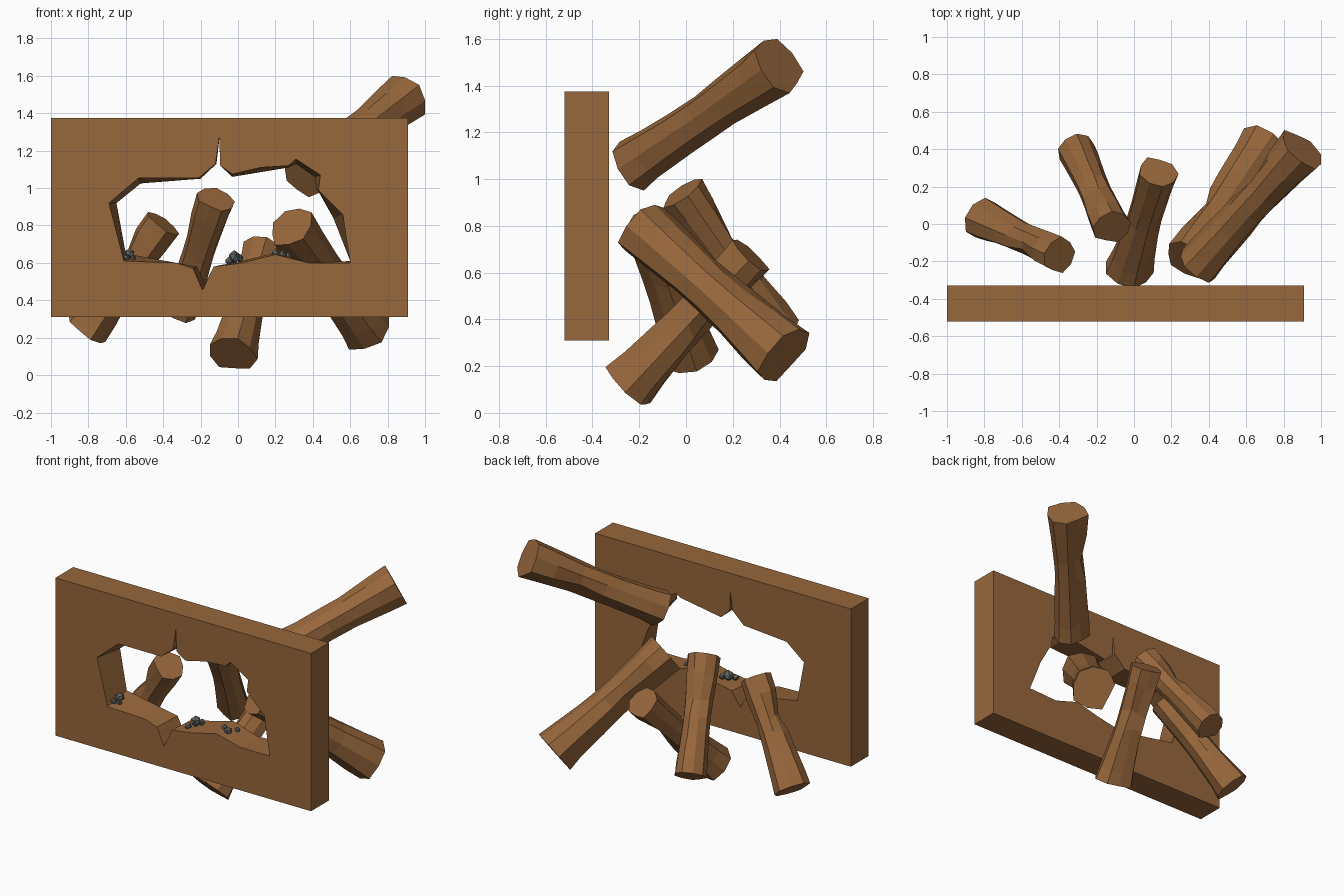
import bpy, bmesh, math, random
from mathutils import Vector

if "Cube" in bpy.data.objects:
    bpy.data.objects.remove(bpy.data.objects["Cube"])


def material(name, color):
    m = bpy.data.materials.new(name)
    m.diffuse_color = (*color, 1)
    m.use_nodes = True
    m.node_tree.nodes["Principled BSDF"].inputs["Base Color"].default_value = m.diffuse_color
    return m


WOOD = material("wood", (0.31, 0.135, 0.045))
STONE = material("stone", (0.12, 0.125, 0.115))


def finish(bm, name, mat):
    bmesh.ops.recalc_face_normals(bm, faces=bm.faces)
    me = bpy.data.meshes.new(name)
    bm.to_mesh(me)
    bm.free()
    me.materials.append(mat)
    ob = bpy.data.objects.new(name, me)
    bpy.context.collection.objects.link(ob)
    return ob


def wall_face(bm, y, outline, hole):
    """Flat face with a hole; returns the two vertex loops."""
    loops, edges = [], []
    for pts in (outline, hole):
        vs = [bm.verts.new((x, y, z)) for x, z in pts]
        edges += [bm.edges.new((vs[i - 1], vs[i])) for i in range(len(vs))]
        loops.append(vs)
    bmesh.ops.triangle_fill(bm, use_beauty=True, use_dissolve=False, edges=edges, normal=(0, -1, 0))
    return loops


# Wall panel with a jagged broken opening, slightly narrower at the back
outline = [(-1, 0.31), (0.91, 0.31), (0.91, 1.375), (-1, 1.375)]
front = [(-0.69, 0.92), (-0.53, 1.055), (-0.21, 1.055), (-0.12, 1.13), (-0.10, 1.27),
         (-0.095, 1.12), (-0.03, 1.075), (0.12, 1.11), (0.27, 1.12), (0.31, 1.155),
         (0.44, 1.07), (0.43, 0.99), (0.56, 0.86), (0.60, 0.60), (0.38, 0.60),
         (0.20, 0.645), (0.02, 0.60), (-0.13, 0.58), (-0.19, 0.455), (-0.24, 0.57),
         (-0.33, 0.60), (-0.61, 0.61)]
back = [(-0.65, 0.92), (-0.52, 1.025), (-0.20, 1.05), (-0.115, 1.13), (-0.10, 1.26),
        (-0.095, 1.12), (-0.03, 1.06), (0.12, 1.085), (0.27, 1.11), (0.31, 1.13),
        (0.41, 1.06), (0.42, 1.0), (0.51, 0.84), (0.60, 0.61), (0.38, 0.60),
        (0.20, 0.655), (0.02, 0.61), (-0.11, 0.585), (-0.175, 0.49), (-0.22, 0.58),
        (-0.33, 0.60), (-0.60, 0.65)]
bm = bmesh.new()
fl = wall_face(bm, -0.52, outline, front)
bl = wall_face(bm, -0.33, outline, back)
for a, b in zip(fl, bl):
    for i in range(len(a)):
        bm.faces.new((a[i - 1], a[i], b[i], b[i - 1]))
finish(bm, "broken_wall", WOOD)


# Split logs: uneven polygon section, flared ends and a chipped side
SECTION = [1.0, 0.93, 1.0, 0.97, 0.78, 1.0, 0.92, 1.0, 0.95]
STATIONS = [(0, 1), (0.12, 0.93), (0.34, 0.83), (0.48, 0.8), (0.62, 0.82), (0.85, 0.93), (1, 1)]


def log(name, p0, p1, r0, r1, twist, seed):
    rng = random.Random(seed)
    p0, p1 = Vector(p0), Vector(p1)
    q = (p1 - p0).to_track_quat('Z', 'Y')
    n = len(SECTION)
    chip = rng.randrange(n)
    bm = bmesh.new()
    rings = []
    for k, (t, flare) in enumerate(STATIONS):
        r = (r0 + (r1 - r0) * t) * flare
        ring = []
        for i, s in enumerate(SECTION):
            a = twist + math.tau * i / n
            rad = r * s * rng.uniform(0.95, 1.03)
            if k == 4 and i in (chip, (chip + 1) % n):
                rad *= 0.72
            slide = rng.uniform(-0.03, 0.03) if 0 < k < 6 else 0
            co = p0.lerp(p1, t + slide) + q @ Vector((rad * math.cos(a), rad * math.sin(a), 0))
            ring.append(bm.verts.new(co))
        rings.append(ring)
    for a, b in zip(rings, rings[1:]):
        for i in range(n):
            bm.faces.new((a[i - 1], a[i], b[i], b[i - 1]))
    bm.faces.new(rings[0])
    bm.faces.new(rings[-1])
    finish(bm, name, WOOD)


log("log_left", (-0.81, 0.02, 0.24), (-0.40, -0.17, 0.81), 0.125, 0.105, 0.4, 1)
log("log_centre_left", (-0.31, 0.40, 0.34), (-0.12, -0.02, 0.94), 0.105, 0.11, 1.2, 2)
log("log_centre", (-0.03, -0.245, 0.11), (0.13, 0.28, 0.67), 0.135, 0.11, 2.0, 3)
log("log_right", (0.69, 0.42, 0.245), (0.28, -0.19, 0.79), 0.15, 0.135, 0.8, 4)
log("log_upper_right", (0.34, -0.22, 1.06), (0.90, 0.40, 1.485), 0.125, 0.14, 2.6, 5)


# Small rubble stones on the sill of the opening
rng = random.Random(7)
stones = [(-0.58, -0.43, 0.65, 0.032), (-0.60, -0.47, 0.63, 0.02), (-0.56, -0.46, 0.625, 0.018),
          (-0.02, -0.42, 0.63, 0.035), (-0.05, -0.46, 0.61, 0.022), (0.01, -0.40, 0.625, 0.022),
          (0.20, -0.43, 0.655, 0.02), (0.24, -0.45, 0.645, 0.026), (0.27, -0.39, 0.64, 0.018)]
for i, (x, y, z, r) in enumerate(stones):
    bm = bmesh.new()
    bmesh.ops.create_icosphere(bm, subdivisions=1, radius=r)
    for v in bm.verts:
        v.co = v.co * rng.uniform(0.8, 1.15) + Vector((x, y, z))
    finish(bm, f"stone_{i + 1}", STONE)
